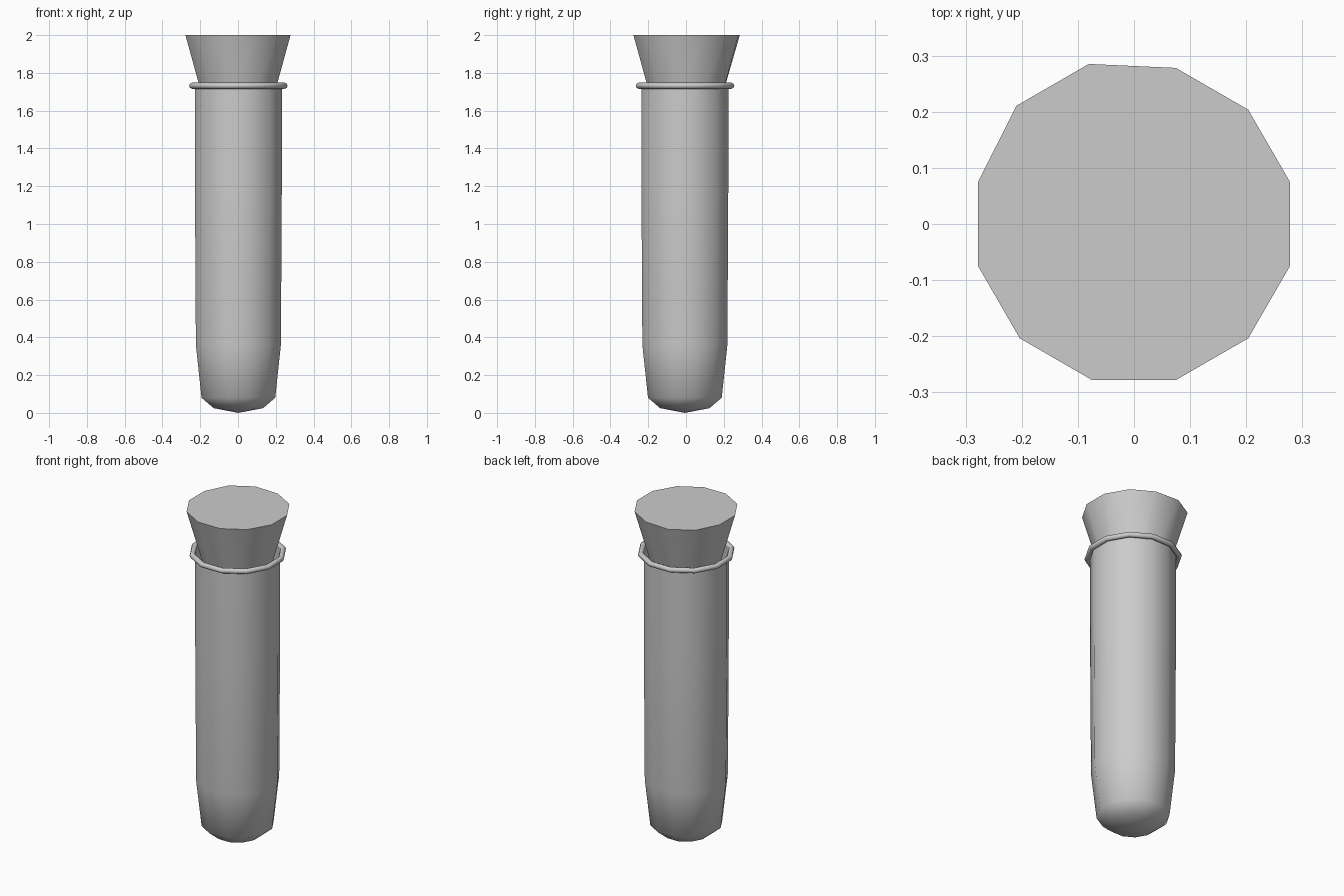
import bpy, bmesh, math

if "Cube" in bpy.data.objects:
    bpy.data.objects.remove(bpy.data.objects["Cube"])

SIDES = 12
OFFSET = math.radians(15)  # flat sides face the axes


def lathe(name, profile, centre=(0, 0), closed=False, angle=50):
    """Revolve (radius, z) points into a 12-sided shape; radius 0 makes a pole."""
    bm = bmesh.new()
    rings = []
    for r, z in profile:
        if r == 0:
            rings.append([bm.verts.new((0, 0, z))] * SIDES)
        else:
            rings.append([bm.verts.new((r * math.cos(OFFSET + i * math.tau / SIDES),
                                        r * math.sin(OFFSET + i * math.tau / SIDES), z))
                          for i in range(SIDES)])
    pairs = list(zip(rings, rings[1:]))
    if closed:
        pairs.append((rings[-1], rings[0]))
    for a, b in pairs:
        for i in range(SIDES):
            j = (i + 1) % SIDES
            corners = list(dict.fromkeys((a[i], a[j], b[j], b[i])))
            bm.faces.new(corners)
    bmesh.ops.recalc_face_normals(bm, faces=bm.faces)
    mesh = bpy.data.meshes.new(name)
    bm.to_mesh(mesh)
    bm.free()
    obj = bpy.data.objects.new(name, mesh)
    obj.location = (centre[0], centre[1], 0)
    bpy.context.collection.objects.link(obj)
    bpy.ops.object.select_all(action='DESELECT')
    obj.select_set(True)
    bpy.context.view_layer.objects.active = obj
    bpy.ops.object.shade_smooth_by_angle(angle=math.radians(angle))
    return obj


# Glass tube: rounded bottom, open top
lathe("tube", [(0, 0), (0.135, 0.025), (0.202, 0.08), (0.233, 0.36),
               (0.238, 1.2), (0.238, 1.73)], centre=(0.002, -0.006))

# Rolled lip around the mouth
lip = [(0.254 + 0.016 * math.cos(k * math.tau / 8),
        1.732 + 0.016 * math.sin(k * math.tau / 8)) for k in range(8)]
lathe("lip", lip, centre=(0.002, -0.005), closed=True)

# Tapered stopper, continuing down inside the mouth
stopper = lathe("stopper", [(0, 1.55), (0.16, 1.55), (0.288, 2.0), (0, 2.0)])
# Slightly uneven back corner of the stopper
for v in stopper.data.vertices:
    if v.co.z > 1.9 and v.co.x < -0.01 and v.co.y > 0.1:
        v.co.x -= 0.006
        v.co.y += 0.007
